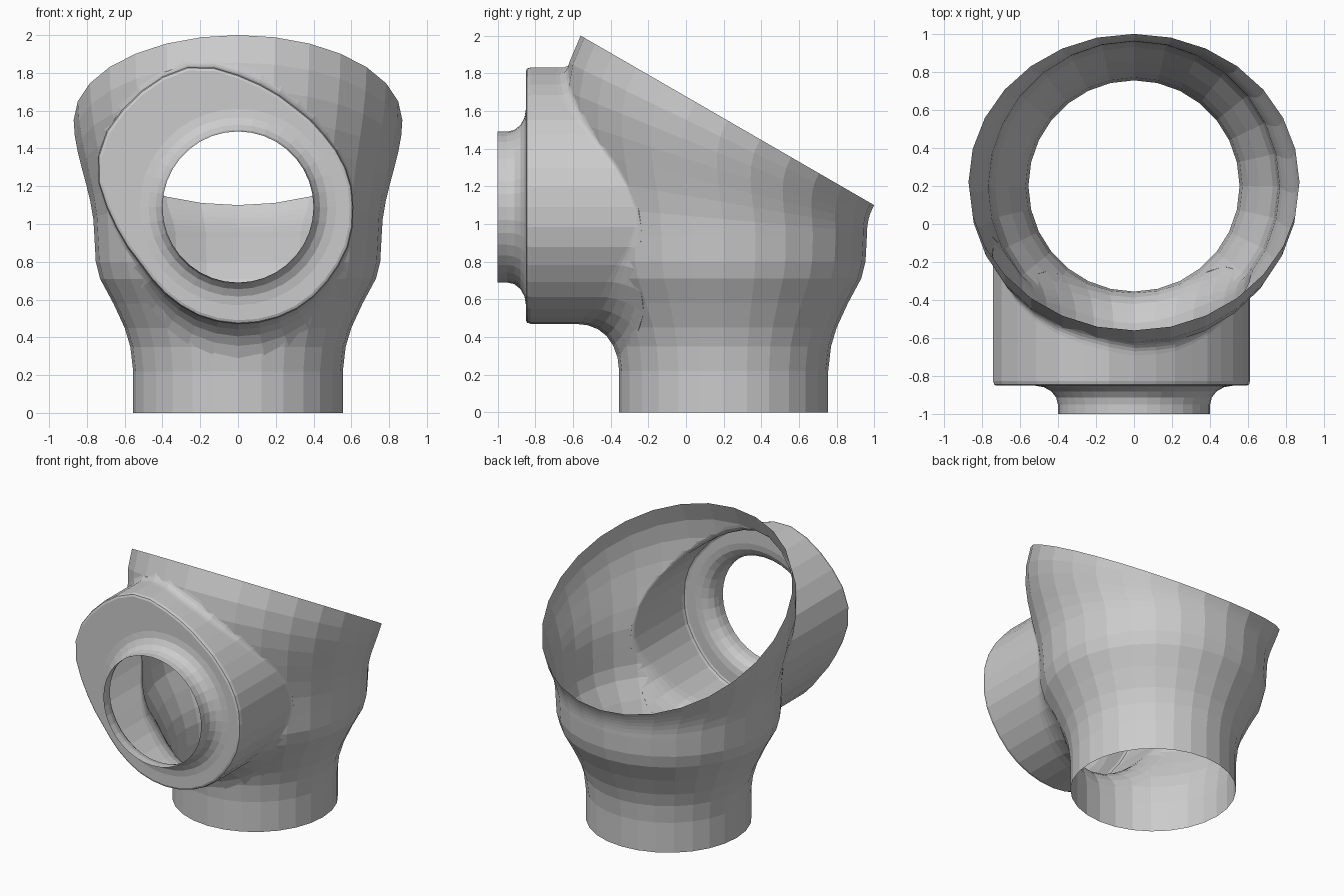
import bpy, bmesh, math
from mathutils import Vector
from mathutils.bvhtree import BVHTree

if "Cube" in bpy.data.objects:
    bpy.data.objects.remove(bpy.data.objects["Cube"])

N = 28                                             # sides around the body
M = 36                                             # sides around the port
TILT = Vector((0, 0.5, math.sqrt(0.75)))           # axis of the slanted mouth
RIM = Vector((0, 0.22, 1.55))


def loft(rings, end_centre=None):
    """Closed solid from a list of rings; optional fan at the last ring."""
    bm = bmesh.new()
    vs = [[bm.verts.new(p) for p in r] for r in rings]
    n = len(rings[0])
    for a, b in zip(vs, vs[1:]):
        for i in range(n):
            j = (i + 1) % n
            bm.faces.new((a[i], a[j], b[j], b[i]))
    bm.faces.new(vs[0])
    if end_centre:
        c = bm.verts.new(end_centre)
        for i in range(n):
            bm.faces.new((vs[-1][i], vs[-1][(i + 1) % n], c))
    else:
        bm.faces.new(vs[-1])
    bmesh.ops.recalc_face_normals(bm, faces=bm.faces)
    return bm


def make_object(bm, name):
    me = bpy.data.meshes.new(name)
    bm.to_mesh(me)
    ob = bpy.data.objects.new(name, me)
    bpy.context.collection.objects.link(ob)
    return ob


# Body: round foot flaring into a bowl, then sweeping up to the slanted mouth
angles = [2 * math.pi * i / N for i in range(N)]
profile = [(0.555, 0), (0.555, 0.22), (0.57, 0.35), (0.60, 0.45), (0.66, 0.58),
           (0.73, 0.71), (0.753, 0.8), (0.76, 0.93)]
rings = [[Vector((r * math.cos(a), 0.2 + r * math.sin(a), z)) for a in angles]
         for r, z in profile]
foot = rings[-1]
mouth = [RIM + Vector((0.87 * math.cos(a), 0.9 * math.sin(a) * TILT.z,
                       -0.9 * math.sin(a) * TILT.y)) for a in angles]
for k in range(1, 8):
    t = k / 7
    ring = []
    for p, q in zip(foot, mouth):
        d = (q - p).length
        t0, t1 = Vector((0, 0, 1.1 * d)), TILT * 1.1 * d
        ring.append(p * (2*t**3 - 3*t**2 + 1) + t0 * (t**3 - 2*t**2 + t)
                    + q * (3*t**2 - 2*t**3) + t1 * (t**3 - t**2))
    rings.append(ring)
body_bm = loft(rings)
tree = BVHTree.FromBMesh(body_bm)
body = make_object(body_bm, "valve_body")

# Front port: lopsided flange outline (x, z), sampled evenly around the neck
CZ = 1.09
outline = [(0.61, 1.1), (0.595, 1.23), (0.55, 1.34), (0.45, 1.48), (0.3, 1.62),
           (0.15, 1.72), (0, 1.79), (-0.2, 1.84), (-0.32, 1.82), (-0.45, 1.75),
           (-0.6, 1.62), (-0.72, 1.45), (-0.75, 1.28), (-0.7, 1.1),
           (-0.62, 0.94), (-0.5, 0.77), (-0.35, 0.6), (-0.2, 0.51), (0, 0.47),
           (0.2, 0.5), (0.36, 0.58), (0.5, 0.73), (0.59, 0.9)]
polar = sorted((math.atan2(z - CZ, x) % (2 * math.pi), math.hypot(x, z - CZ))
               for x, z in outline)
polar = ([(polar[-1][0] - 2 * math.pi, polar[-1][1])] + polar
         + [(polar[0][0] + 2 * math.pi, polar[0][1])])


def outline_radius(a):
    for (a0, r0), (a1, r1) in zip(polar, polar[1:]):
        if a0 <= a <= a1:
            return r0 + (r1 - r0) * (a - a0) / (a1 - a0)


def at(a, r, y):
    return Vector((r * math.cos(a), y, CZ + r * math.sin(a)))


def depth(a, r):
    hit = tree.ray_cast(at(a, r, -2), Vector((0, 1, 0)))[0]
    return min(hit.y, 0.1) if hit else 0.1


port_angles = [2 * math.pi * i / M for i in range(M)]
columns = []
for a in port_angles:
    R, s = outline_radius(a), math.sin(a)
    col = [at(a, 0.4, -1), at(a, 0.4, -0.95)]
    for k in range(1, 5):                          # cove from neck to flange
        u = k / 4 * math.pi / 2
        col.append(at(a, 0.52 - 0.12 * math.cos(u), -0.95 + 0.1 * math.sin(u)))
    col += [at(a, R - 0.02, -0.85), at(a, R - 0.006, -0.844), at(a, R, -0.825)]
    flare = 0.17 * s * s if s < 0 else 0.05 * s * s
    flare += 0.01
    y1, yc = depth(a, R + flare), depth(a, R)
    y0 = max(-0.79, min(yc, y1) - flare)
    for k in range(6):                             # fillet onto the body
        t = k / 5
        col.append(at(a, R + flare * t * t,
                      y0 * (1-t)**2 + 2 * t * (1-t) * max(yc, y0) + y1 * t * t))
    col.append(at(a, R + flare - 0.02, y1 + 0.05))
    columns.append(col)
port = make_object(loft(list(zip(*columns)), Vector((0, 0.05, CZ))), "port_tool")

# Join the port to the body
mod = body.modifiers.new("join", 'BOOLEAN')
mod.operation, mod.solver, mod.object = 'UNION', 'EXACT', port
bpy.context.view_layer.objects.active = body
bpy.ops.object.modifier_apply(modifier=mod.name)
bpy.data.objects.remove(port)

# Open the foot, the slanted mouth and the port to leave a thin shell
bm = bmesh.new()
bm.from_mesh(body.data)
caps = [f for f in bm.faces
        if all(v.co.z < 1e-3 for v in f.verts)
        or all(v.co.y < -0.999 for v in f.verts)
        or all(abs((v.co - RIM).dot(TILT)) < 1e-3 for v in f.verts)]
bmesh.ops.delete(bm, geom=caps, context='FACES')
bm.to_mesh(body.data)
bm.free()
